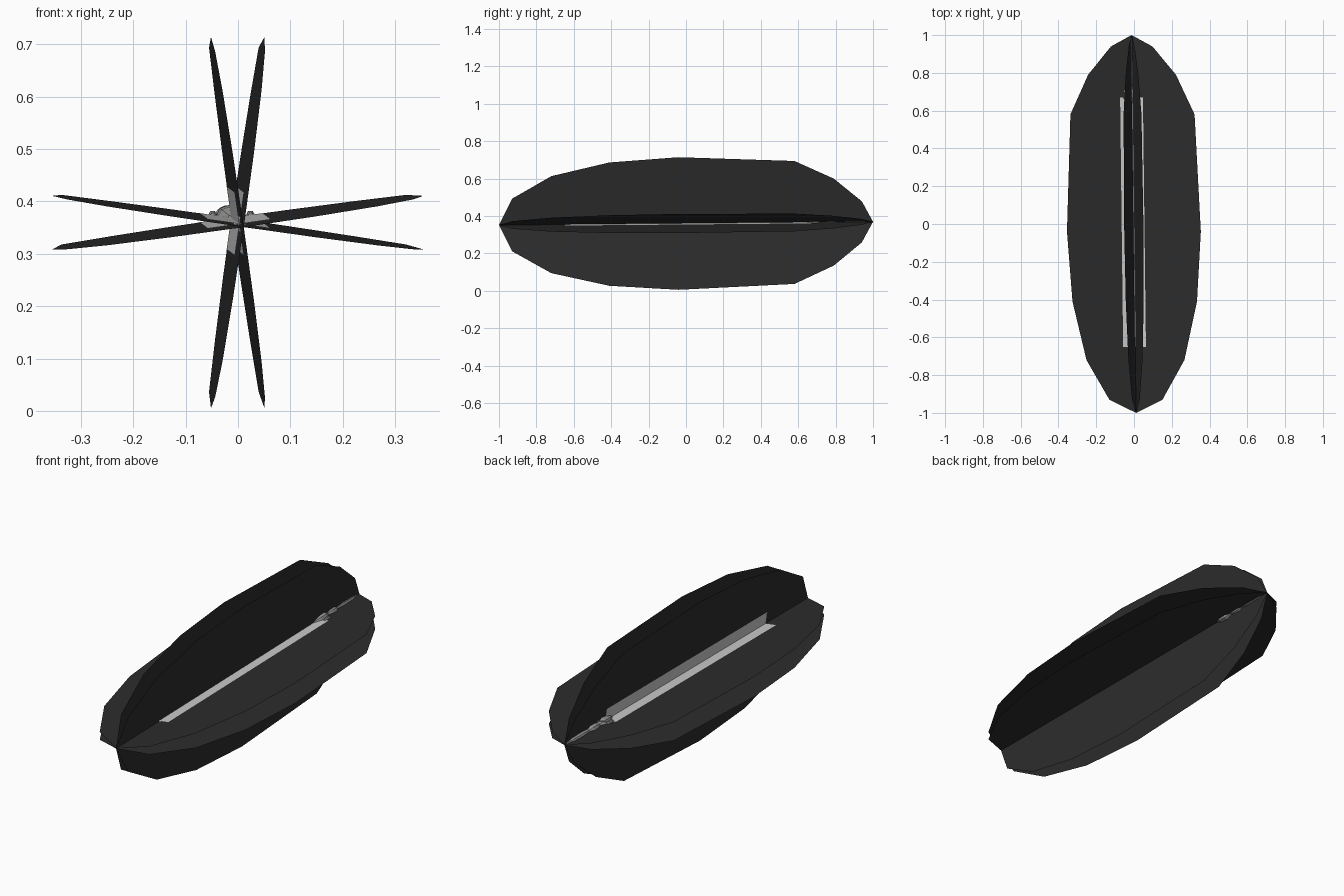
import bpy, bmesh, math
from mathutils import Vector

if "Cube" in bpy.data.objects:
    bpy.data.objects.remove(bpy.data.objects["Cube"])


def material(name, v):
    m = bpy.data.materials.new(name)
    m.diffuse_color = (v, v, v, 1)
    m.use_nodes = True
    m.node_tree.nodes["Principled BSDF"].inputs["Base Color"].default_value = m.diffuse_color
    return m


DARK = material("dark", 0.025)
LIGHT = material("light", 0.6)
METAL = material("metal", 0.3)


def axis(y):
    # slightly skewed centre line that everything radiates from
    return Vector((-0.012 * y - 0.001, y, 0.36 + 0.009 * y))


def finish(bm, name, mat):
    me = bpy.data.meshes.new(name)
    bm.to_mesh(me)
    bm.free()
    me.materials.append(mat)
    ob = bpy.data.objects.new(name, me)
    bpy.context.collection.objects.link(ob)
    return ob


def card(name, outline, angle, mat, offset=(0, 0, 0)):
    # flat sheet through the axis, mirrored about it
    a = math.radians(angle)
    d = Vector((math.cos(a), 0, math.sin(a)))
    bm = bmesh.new()
    rows = []
    for y, r in outline:
        c = axis(y) + Vector(offset)
        mid = bm.verts.new(c)
        rows.append([mid] * 3 if r == 0 else
                    [bm.verts.new(c - d * r), mid, bm.verts.new(c + d * r)])
    for p, q in zip(rows, rows[1:]):
        for i in (0, 1):
            loop = list(dict.fromkeys((p[i], p[i + 1], q[i + 1], q[i])))
            bm.faces.new(loop)
    return finish(bm, name, mat)


def spindle(name, profile, mat, n=8, offset=(0, 0, 0), flat=1.0):
    # lathed body along the axis
    bm = bmesh.new()
    rings = []
    for y, r in profile:
        c = axis(y) + Vector(offset)
        rings.append([bm.verts.new(c + Vector((r * math.cos(t), 0, r * flat * math.sin(t))))
                      for t in (2 * math.pi * k / n for k in range(n))])
    for p, q in zip(rings, rings[1:]):
        for k in range(n):
            bm.faces.new((p[k], p[(k + 1) % n], q[(k + 1) % n], q[k]))
    bm.faces.new(rings[0])
    bm.faces.new(rings[-1][::-1])
    bmesh.ops.recalc_face_normals(bm, faces=bm.faces)
    return finish(bm, name, mat)


# large dark leaf-shaped sheets, two close pairs crossing at right angles
leaf = [(-1, 0), (-0.93, 0.142), (-0.72, 0.262), (-0.41, 0.333), (-0.04, 0.358),
        (0.58, 0.332), (0.79, 0.235), (0.94, 0.111), (1, 0)]
for i, ang in enumerate((-8.2, 8.2, 81.8, 98.2)):
    card(f"leaf_sheet_{i}", leaf, ang, DARK)

# narrow light strips lying just beside the dark sheets
strip = [(-0.65, 0.061), (0.67, 0.061)]
for i, ang in enumerate((-8.2, 8.2, 81.8, 98.2)):
    card(f"core_strip_{i}", strip, ang, LIGHT, (-0.004, 0, 0.003))

# small fitting at the rear end: head, neck, collar, tail
spindle("rear_fitting", [(0.62, 0.006), (0.66, 0.026), (0.70, 0.03), (0.73, 0.014),
                         (0.76, 0.022), (0.79, 0.022), (0.81, 0.011), (0.86, 0.016),
                         (0.94, 0.014), (0.96, 0.008), (0.985, 0.006)],
        METAL, offset=(-0.004, 0, 0.004), flat=0.8)

# side lugs on the fitting
for side in (-1, 1):
    spindle(f"fitting_lug_{side}", [(0.66, 0.004), (0.67, 0.008), (0.70, 0.008), (0.71, 0.004)],
            METAL, n=6, offset=(side * 0.036 - 0.003, 0, 0.009))

# wire hoop above the left side
cu = bpy.data.curves.new("wire_hoop", "CURVE")
cu.dimensions = "3D"
cu.bevel_depth = 0.003
cu.bevel_resolution = 1
sp = cu.splines.new("POLY")
sp.points.add(6)
for k, p in enumerate(sp.points):
    t = math.pi * (1 - k / 6 * 0.6)
    p.co = (-0.018 + 0.025 * math.cos(t), 0.68 + 0.01 * k, 0.368 + 0.022 * math.sin(t), 1)
hoop = bpy.data.objects.new("wire_hoop", cu)
cu.materials.append(METAL)
bpy.context.collection.objects.link(hoop)
